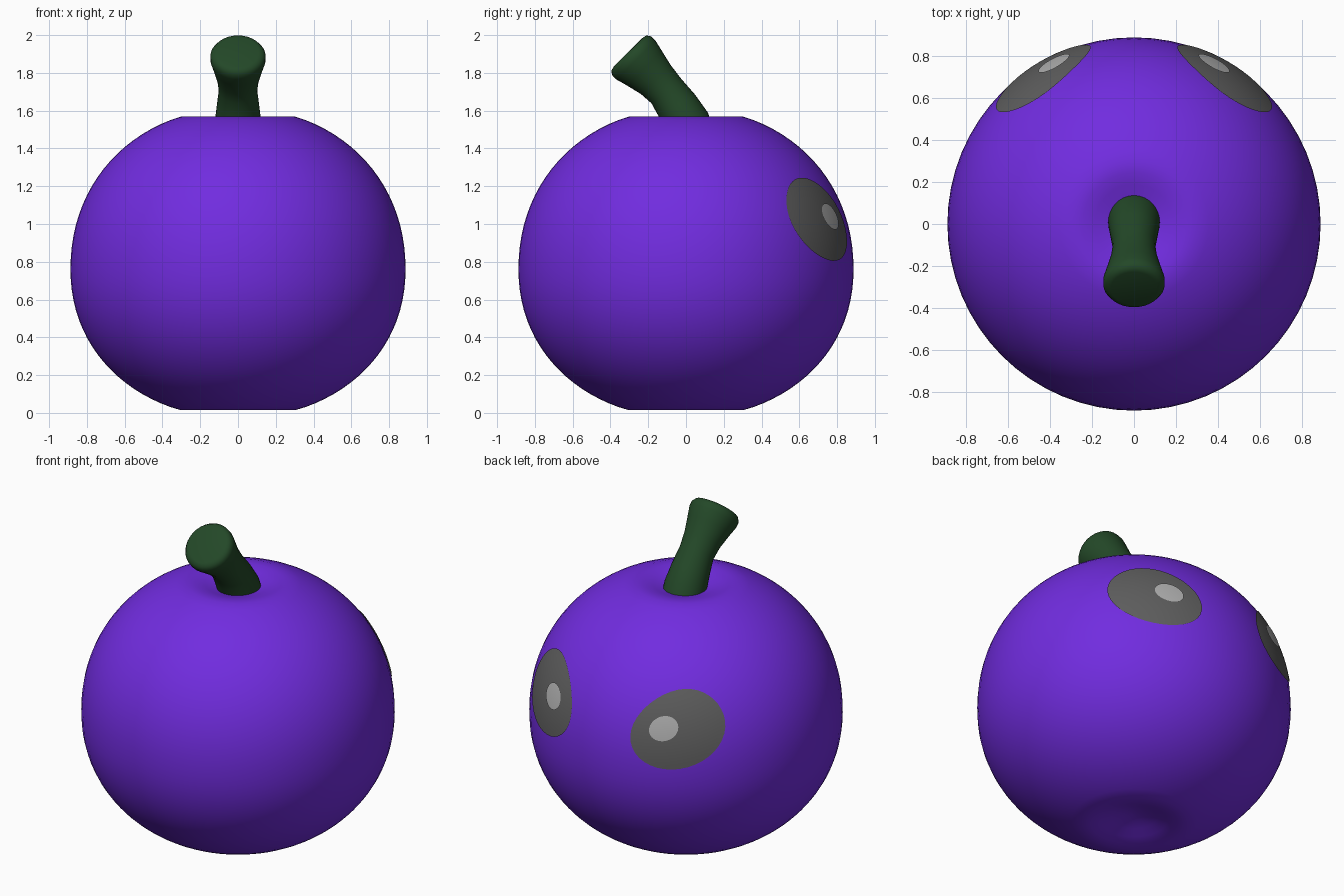
import bpy, bmesh
from math import sin, cos, pi, radians

if "Cube" in bpy.data.objects:
    bpy.data.objects.remove(bpy.data.objects["Cube"])

R, ZC, P = 0.887, 0.76, 2.1      # body radius, widest height, roundness
TOP, BOTTOM = 0.853, 0.787       # heights above and below the widest ring
SEG = 64


def material(name, rgb):
    m = bpy.data.materials.new(name)
    m.diffuse_color = (*rgb, 1)
    m.use_nodes = True
    m.node_tree.nodes["Principled BSDF"].inputs["Base Color"].default_value = m.diffuse_color
    return m


def finish(bm, name, mat, angle=50):
    bmesh.ops.recalc_face_normals(bm, faces=bm.faces)
    me = bpy.data.meshes.new(name)
    bm.to_mesh(me)
    bm.free()
    ob = bpy.data.objects.new(name, me)
    bpy.context.collection.objects.link(ob)
    me.materials.append(mat)
    bpy.ops.object.select_all(action='DESELECT')
    ob.select_set(True)
    bpy.context.view_layer.objects.active = ob
    bpy.ops.object.shade_smooth_by_angle(angle=radians(angle))
    return ob


def loft(bm, rings):
    """Skin closed rings of points and cap both ends."""
    rows = [[bm.verts.new(p) for p in ring] for ring in rings]
    for a, b in zip(rows, rows[1:]):
        n = len(a)
        for i in range(n):
            bm.faces.new((a[i], a[(i + 1) % n], b[(i + 1) % n], b[i]))
    bm.faces.new(rows[0])
    bm.faces.new(rows[-1])


def body_radius(z):
    t = (z - ZC) / (TOP if z > ZC else BOTTOM)
    return R * (1 - abs(t) ** P) ** (1 / P)


purple = material("purple", (0.165, 0.025, 0.74))
green = material("dark_green", (0.017, 0.065, 0.021))
dark = material("dark_grey", (0.11, 0.11, 0.11))
light = material("light_grey", (0.42, 0.42, 0.42))

# Body: lathed rounded profile with a shallow dimple at each pole
rings = []
N = 48
for k in range(N + 1):
    a = -pi / 2 + pi * k / N
    r = max(R * cos(a) ** (2 / P) if abs(a) < pi / 2 - 1e-6 else 0, 0.012)
    h = (1 - (r / R) ** P) ** (1 / P)
    dip = 0.1 * max(0, 1 - (r / 0.32) ** 2) ** 2
    z = ZC + (h * TOP - dip if a > 0 else -h * BOTTOM + dip)
    rings.append([(r * cos(2 * pi * i / SEG), r * sin(2 * pi * i / SEG), z) for i in range(SEG)])
bm = bmesh.new()
loft(bm, rings)
finish(bm, "body", purple)

# Stem: bent tube leaning forward with a flared, slightly softened tip
stem = [  # y, z, radius, ring tilt in degrees
    (0.03, 1.47, 0.125, 12), (0.0, 1.55, 0.122, 20), (-0.05, 1.63, 0.112, 30),
    (-0.105, 1.705, 0.102, 40), (-0.16, 1.765, 0.110, 45), (-0.22, 1.825, 0.130, 45),
    (-0.265, 1.868, 0.146, 45), (-0.287, 1.890, 0.146, 45), (-0.302, 1.905, 0.132, 45),
    (-0.306, 1.909, 0.110, 45)]
rings = []
for y, z, r, tilt in stem:
    t = radians(tilt)
    rings.append([(r * cos(a), y + r * sin(a) * cos(t), z + r * sin(a) * sin(t))
                  for a in (2 * pi * i / 32 for i in range(32))])
bm = bmesh.new()
loft(bm, rings)
finish(bm, "stem", green)


def surface_patch(name, mat, side, angle, z0, a, b, tilt, lift):
    """Elliptical patch laid onto the curved body; side is +1 or -1 in x."""
    t = radians(tilt)
    bm = bmesh.new()

    def point(s, phi):
        p, q = a * s * cos(phi), b * s * sin(phi)
        u, v = p * cos(t) - q * sin(t), p * sin(t) + q * cos(t)
        z = z0 + 0.95 * v
        th = radians(angle) - 1.18 * u
        r = body_radius(z) + lift
        return bm.verts.new((side * r * cos(th), r * sin(th), z))

    centre, prev = point(0, 0), None
    for k in range(1, 9):
        row = [point(k / 8, 2 * pi * i / 40) for i in range(40)]
        for i in range(40):
            j = (i + 1) % 40
            bm.faces.new((prev[i], prev[j], row[j], row[i]) if prev else (centre, row[i], row[j]))
        prev = row
    if sum(f.normal.y for f in bm.faces if not f.normal_update()) < 0:
        bmesh.ops.reverse_faces(bm, faces=bm.faces)
    me = finish(bm, name, mat).data
    # open patches must face outward
    if sum(p.normal.y for p in me.polygons) < 0:
        me.flip_normals()


# Eyes with highlights on the back, mirrored in x
for side, label in ((1, "right"), (-1, "left")):
    surface_patch("eye_" + label, dark, side, 58, 1.025, 0.28, 0.22, 25, 0.006)
    surface_patch("eye_highlight_" + label, light, side, 63.5, 1.04, 0.085, 0.07, 25, 0.012)
